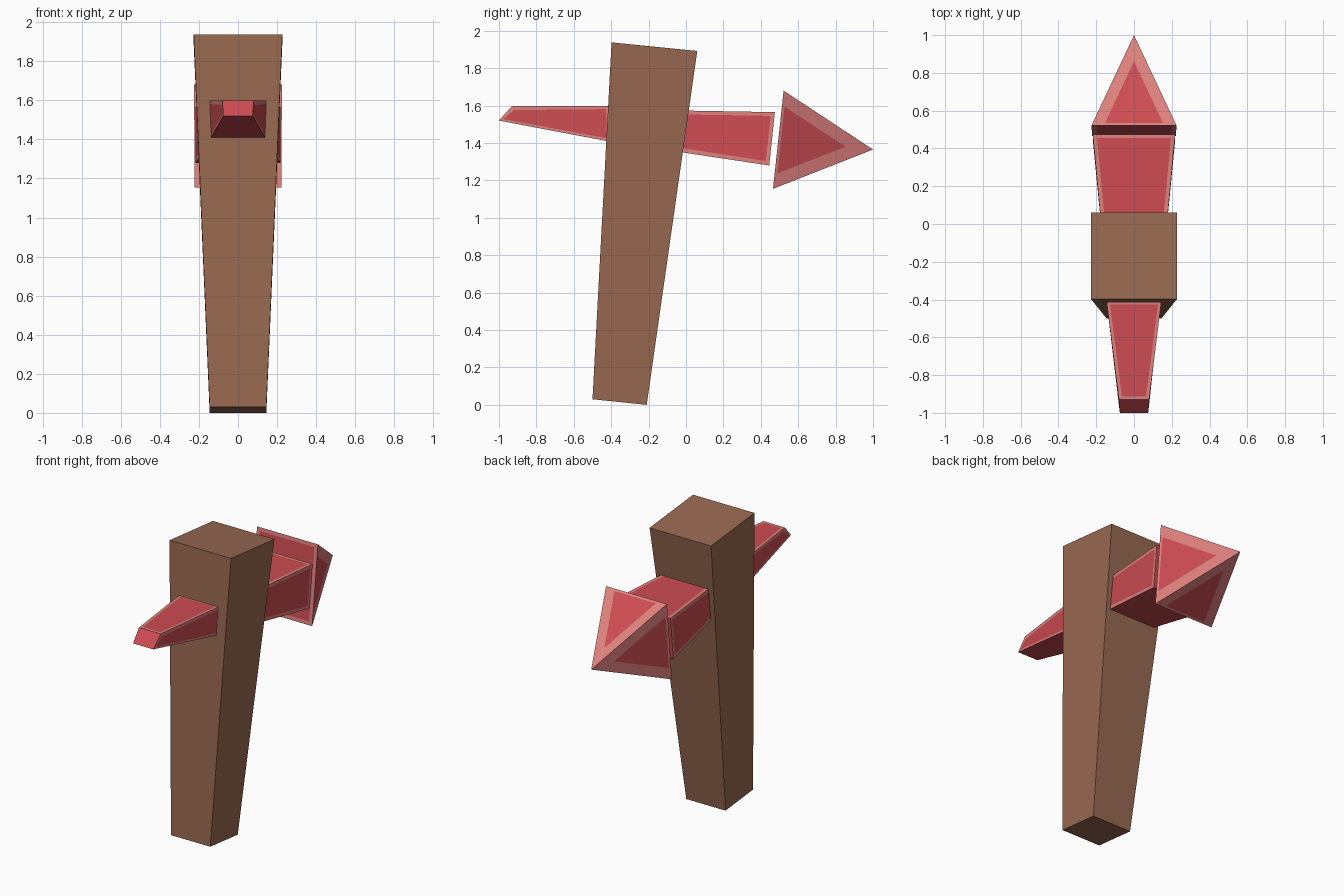
import bpy, bmesh
from mathutils import Vector

if "Cube" in bpy.data.objects:
    bpy.data.objects.remove(bpy.data.objects["Cube"])


def srgb(r, g, b):
    f = lambda c: c / 12.92 if c <= 0.04045 else ((c + 0.055) / 1.055) ** 2.4
    return (f(r / 255), f(g / 255), f(b / 255), 1)


def material(name, rgb):
    m = bpy.data.materials.new(name)
    m.diffuse_color = srgb(*rgb)
    m.use_nodes = True
    m.node_tree.nodes["Principled BSDF"].inputs["Base Color"].default_value = m.diffuse_color
    return m


WOOD = material("brown_wood", (152, 105, 81))
RED = material("red_paint", (205, 76, 82))
RIM = material("worn_pink_edge", (222, 129, 125))


def ring(bm, top, bottom, w_top, w_bot):
    """Four verts of a cross-section; top and bottom are (y, z)."""
    return [bm.verts.new(p) for p in (
        (-w_top, *top), (w_top, *top), (w_bot, *bottom), (-w_bot, *bottom))]


def join(bm, a, b):
    for i in range(4):
        j = (i + 1) % 4
        bm.faces.new((a[i], a[j], b[j], b[i]))
    bm.faces.new(a)
    bm.faces.new(b)


def inset(bm, faces, thickness):
    """Worn border: border gets the rim colour, centre stays red."""
    res = bmesh.ops.inset_individual(bm, faces=faces, thickness=thickness)
    for f in res["faces"]:
        f.material_index = 1
    for f in faces:
        f.material_index = 0


def finish(bm, name, mats):
    me = bpy.data.meshes.new(name)
    bm.to_mesh(me)
    bm.free()
    for m in mats:
        me.materials.append(m)
    ob = bpy.data.objects.new(name, me)
    bpy.context.collection.objects.link(ob)


def beam(name, start, end, mats, rim=0):
    bm = bmesh.new()
    join(bm, ring(bm, *start), ring(bm, *end))
    bmesh.ops.recalc_face_normals(bm, faces=bm.faces)
    if rim:
        # only the top and the two sides carry a worn border
        faces = [f for f in bm.faces
                 if abs(f.normal.y) < 0.6 and f.normal.z > -0.5]
        inset(bm, faces, rim)
    finish(bm, name, mats)


# Leaning post, wider at the top (rings run front edge / back edge)
beam("post", ((-0.50, 0.03), (-0.21, 0.0), 0.145, 0.145),
     ((-0.398, 1.938), (0.06, 1.892), 0.227, 0.227), [WOOD])

# Arrow tail in front of the post
beam("arrow_tail", ((-0.93, 1.598), (-1.0, 1.52), 0.08, 0.075),
     ((-0.41, 1.598), (-0.41, 1.408), 0.145, 0.14), [RED, RIM], 0.024)

# Arrow shaft behind the post
beam("arrow_shaft", ((-0.10, 1.575), (-0.10, 1.362), 0.165, 0.165),
     ((0.475, 1.565), (0.445, 1.28), 0.218, 0.218), [RED, RIM], 0.03)

# Pyramid arrow head
bm = bmesh.new()
base = ring(bm, (0.522, 1.68), (0.465, 1.155), 0.225, 0.222)
tip = bm.verts.new((0, 1.0, 1.365))
back = bm.faces.new(base)
for i in range(4):
    a, b = base[i], base[(i + 1) % 4]
    # red triangle scaled about a point near the base, pink border around it
    mid = (a.co + b.co) / 2
    c = mid.lerp(tip.co, 0.09)
    outer = [a, b, tip]
    inner = [bm.verts.new(c + (v.co - c) * 0.68) for v in outer]
    bm.faces.new(inner)
    for k in range(3):
        n = (k + 1) % 3
        bm.faces.new((outer[k], outer[n], inner[n], inner[k])).material_index = 1
bmesh.ops.recalc_face_normals(bm, faces=bm.faces)
inset(bm, [back], 0.035)
finish(bm, "arrow_head", [RED, RIM])
